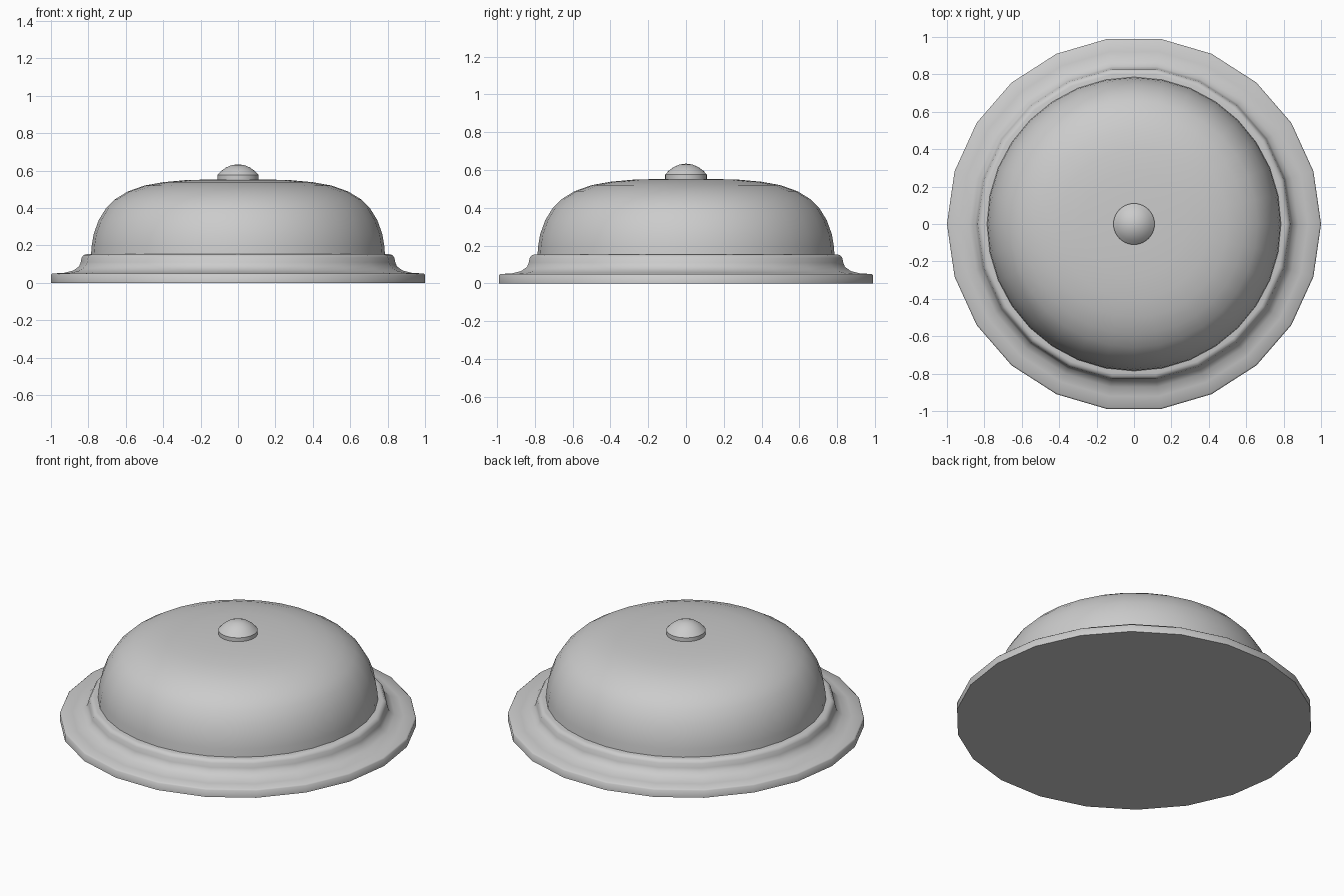
import bpy, bmesh
from math import cos, sin, pi, radians

if "Cube" in bpy.data.objects:
    bpy.data.objects.remove(bpy.data.objects["Cube"])


def lathe(name, profile, sides, angle=35):
    """Spin an (r, z) profile around z; cap open ends, or end in a pole where r is 0."""
    bm = bmesh.new()
    rings = []
    for r, z in profile:
        n = 1 if r == 0 else sides
        rings.append([bm.verts.new((r * cos(2 * pi * i / sides), r * sin(2 * pi * i / sides), z))
                      for i in range(n)])
    for a, b in zip(rings, rings[1:]):
        for i in range(sides):
            j = (i + 1) % sides
            if len(b) == 1:
                bm.faces.new((a[i], a[j], b[0]))
            else:
                bm.faces.new((a[i], a[j], b[j], b[i]))
    for ring in (rings[0], rings[-1]):
        if len(ring) > 1:
            bm.faces.new(ring)
    bmesh.ops.recalc_face_normals(bm, faces=bm.faces)
    mesh = bpy.data.meshes.new(name)
    bm.to_mesh(mesh)
    bm.free()
    obj = bpy.data.objects.new(name, mesh)
    bpy.context.collection.objects.link(obj)
    bpy.ops.object.select_all(action='DESELECT')
    bpy.context.view_layer.objects.active = obj
    obj.select_set(True)
    bpy.ops.object.shade_smooth_by_angle(angle=radians(angle))
    return obj


# Flanged base with a flared collar, 22 sides
lathe("base", [(1, 0), (1, 0.043), (0.992, 0.05), (0.93, 0.053), (0.88, 0.066),
               (0.85, 0.088), (0.841, 0.11), (0.836, 0.135), (0.825, 0.149),
               (0.81, 0.153), (0.775, 0.153)], 22, 50)

# Domed cover
lathe("dome", [(0.787, 0.14), (0.782, 0.20), (0.772, 0.26), (0.745, 0.335), (0.705, 0.40),
               (0.66, 0.445), (0.59, 0.488), (0.50, 0.52), (0.40, 0.538), (0.28, 0.549),
               (0.14, 0.553), (0, 0.555)], 32)

# Push knob
lathe("knob", [(0.11, 0.54), (0.11, 0.577), (0.09, 0.598), (0.065, 0.616),
               (0.035, 0.629), (0, 0.634)], 32)
